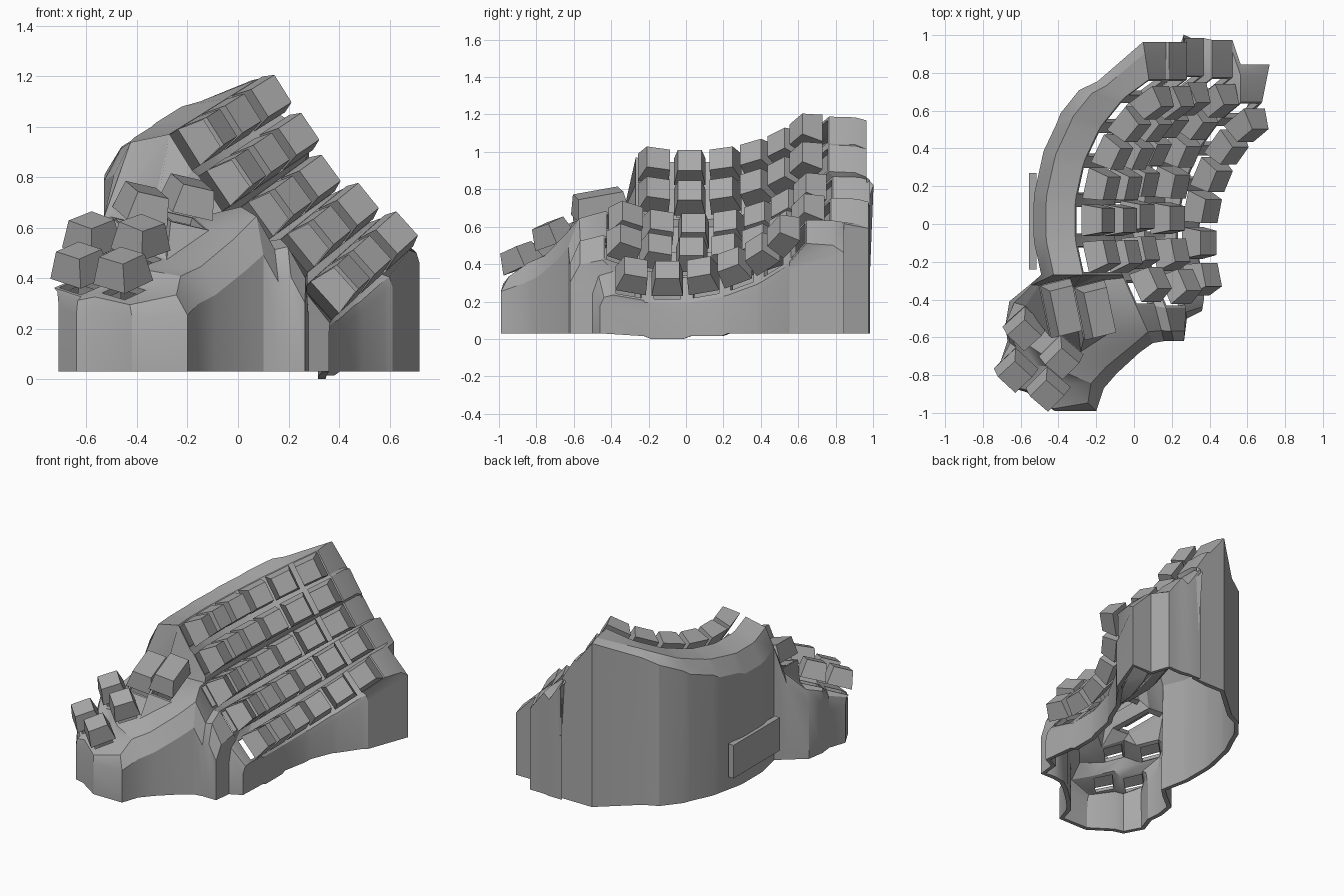
import bpy
import bmesh
from math import sin, cos, radians
from mathutils import Matrix, Vector

cube = bpy.data.objects.get("Cube")
if cube:
    bpy.data.objects.remove(cube, do_unlink=True)

grey = bpy.data.materials.new("plain grey")
grey.use_nodes = True
COLOUR = (0.4, 0.4, 0.4, 1)
grey.diffuse_color = COLOUR
grey.node_tree.nodes["Principled BSDF"].inputs["Base Color"].default_value = COLOUR

BL, BR, TR, TL = range(4)
SIGNS = [(-1, -1), (1, -1), (1, 1), (-1, 1)]
CAP_HEIGHT, PLATE_DEPTH = 0.115, 0.155
RADIUS, STEP = 0.67, radians(14.5)
Y = Vector((0, 1, 0))


def make_object(name, bm):
    mesh = bpy.data.meshes.new(name)
    bm.to_mesh(mesh)
    bm.free()
    mesh.materials.append(grey)
    obj = bpy.data.objects.new(name, mesh)
    bpy.context.collection.objects.link(obj)
    return obj


def key_frame(top, normal, hint):
    """Matrix at the middle of a cap's top, z along its normal."""
    n = Vector(normal).normalized()
    y = (hint - n * hint.dot(n)).normalized()
    x = y.cross(n)
    m = Matrix((x, y, n)).transposed().to_4x4()
    m.translation = Vector(top)
    return m


# Finger keys: each column is an arc in its own tilted plane
columns = [(-0.135, 0.02, 0.955, 32), (-0.02, 0.02, 0.795, 34),
           (0.07, 0.04, 0.62, 36), (0.23, 0.03, 0.495, 39),
           (0.395, -0.10, 0.37, 42)]
keys = {}    # key -> (matrix, plate half width, plate half length)
for c, (x, y, z, tilt) in enumerate(columns):
    n0 = Vector((cos(radians(tilt)), 0, sin(radians(tilt))))
    for k in range(-2 if c in (2, 3) else -1, 5):
        t = k * STEP
        top = Vector((x, y, z)) + n0 * RADIUS * (1 - cos(t)) + Y * RADIUS * sin(t)
        keys[c, k] = (key_frame(top, n0 * cos(t) - Y * sin(t),
                                Y * cos(t) + n0 * sin(t)), 0.085, 0.085)

# Thumb keys: two long ones and a block of four
thumbs = {"inner_long": ((-0.18, -0.47, 0.78), (0.25, -0.12, 0.96), 14),
          "outer_long": ((-0.36, -0.46, 0.75), (0.25, -0.12, 0.96), 14),
          "upper_left": ((-0.58, -0.59, 0.63), (-0.02, -0.38, 0.92), 42),
          "upper_right": ((-0.38, -0.74, 0.62), (0.05, -0.38, 0.92), 45),
          "lower_left": ((-0.63, -0.81, 0.51), (-0.05, -0.38, 0.92), 43),
          "lower_right": ((-0.46, -0.91, 0.49), (-0.05, -0.38, 0.92), 45)}
for name, (top, n, yaw) in thumbs.items():
    hint = Vector((-sin(radians(yaw)), cos(radians(yaw)), 0))
    long = name.endswith("long")
    keys[name] = (key_frame(top, n, hint), 0.08 if long else 0.075,
                  0.14 if long else 0.075)


# Keycaps: tapered blocks
def build_cap(name, matrix, extra):
    bm = bmesh.new()
    rings = [[bm.verts.new(matrix @ Vector((sx * w, sy * (w + extra), z)))
              for sx, sy in SIGNS]
             for w, z in ((0.084, -CAP_HEIGHT), (0.064, 0))]
    low, high = rings
    bm.faces.new(low[::-1])
    bm.faces.new(high)
    for i in range(4):
        j = (i + 1) % 4
        bm.faces.new((low[i], low[j], high[j], high[i]))
    make_object(name, bm)


for key, (m, hw, hl) in keys.items():
    if isinstance(key, str):
        build_cap("thumb_cap_" + key, m, hl - hw)
    else:
        build_cap(f"finger_cap_{key[0] + 1}_{key[1] + 3}", m, 0)

# Case: key plates joined by webs
bm = bmesh.new()
corner = {}
plates = []
for key, (m, hw, hl) in keys.items():
    corner[key] = [bm.verts.new(m @ Vector((sx * hw, sy * hl, -PLATE_DEPTH)))
                   for sx, sy in SIGNS]
    plates.append(bm.faces.new(corner[key]))


def web(*refs):
    bm.faces.new([corner[key][i] for key, i in refs])


def join_rows(a, b):
    web((a, TL), (a, TR), (b, BR), (b, BL))


def join_columns(a, b):
    web((a, BR), (b, BL), (b, TL), (a, TR))


def join_four(a, b, c, d):
    web((a, TR), (b, TL), (c, BL), (d, BR))


for c, k in [key for key in keys if isinstance(key, tuple)]:
    up, right, diagonal = (c, k + 1), (c + 1, k), (c + 1, k + 1)
    if up in keys:
        join_rows((c, k), up)
    if right in keys:
        join_columns((c, k), right)
    if up in keys and right in keys and diagonal in keys:
        join_four((c, k), right, diagonal, up)

IN, OUT = "inner_long", "outer_long"
UL, UR, LL, LR = "upper_left", "upper_right", "lower_left", "lower_right"
join_rows(LR, LL)
join_rows(UR, UL)
join_columns(LR, UR)
join_columns(LL, UL)
join_four(LR, UR, UL, LL)
join_columns(OUT, IN)

# Webs between the thumb block, long thumb keys and finger columns
first, second, third, fourth = (0, -1), (1, -1), (2, -2), (3, -2)
web((UL, TR), (UL, BR), (OUT, BL), (OUT, TL))
web((UL, BR), (UR, TR), (OUT, BL))
web((OUT, BL), (UR, TR), (UR, BR), (OUT, BR))
web((UR, BR), (IN, BL), (OUT, BR))
web((UR, BR), (IN, BR), (IN, BL))
web((OUT, TL), (OUT, TR), (first, BL))
web((OUT, TR), (IN, TL), (first, BR), (first, BL))
web((IN, TL), (IN, TR), (second, BL), (first, BR))
web((IN, TR), (third, TL), (second, BR), (second, BL))
web((IN, TR), (IN, BR), (third, BL), (third, TL))
web((second, BR), (third, TL), ((2, -1), BL))
web((fourth, BR), ((4, -1), BL), ((3, -1), BR), (fourth, TR))

# Outer walls: shoulder, rim and foot below each edge corner
FLOOR = 0.03
loop = []


def rim(key, i, x, y, drop, foot=FLOOR):
    v = corner[key][i]
    edge = Vector((x, y, max(v.co.z - drop, 0.1)))
    shoulder = v.co.lerp(edge, 0.7)
    shoulder.z = v.co.z - 0.2 * drop
    loop.append([v] + [bm.verts.new(p) for p in (shoulder, edge, (x, y, foot))])


def rim_by(key, i, dx, dy, drop, foot=FLOOR):
    co = corner[key][i].co
    rim(key, i, co.x + dx, co.y + dy, drop, foot)


for entry in [(OUT, TL, -0.55, -0.32, 0.08), (UL, TR, -0.66, -0.41, 0.12),
              (UL, TL, -0.68, -0.53, 0.12), (LL, TR, -0.67, -0.62, 0.12),
              (LL, TL, -0.71, -0.74, 0.07), (LL, BL, -0.64, -0.87, 0.07),
              (LR, TL, -0.57, -0.89, 0.07), (LR, BL, -0.42, -0.99, 0.06),
              (LR, BR, -0.2, -0.99, 0.1), (UR, BL, -0.16, -0.87, 0.14),
              (UR, BR, -0.09, -0.79, 0.14), (IN, BR, 0.03, -0.68, 0.16),
              (third, BL, 0.1, -0.63, 0.19), (third, BR, 0.16, -0.62, 0.16),
              (fourth, BL, 0.21, -0.62, 0.15), (fourth, BR, 0.265, -0.62, 0.12),
              ((4, -1), BL, 0.28, -0.5, 0.12), ((4, -1), BR, 0.36, -0.46, 0.06)]:
    rim(*entry)
# Right side, with the foot dipping near the front
dips = {-1: 0.015, 0: 0, 1: 0.015}
for k in range(-1, 5):
    foot = dips.get(k, FLOOR)
    out = 0.01 * max(k, 1)
    if k > -1:
        rim_by((4, k), BR, out, 0, 0.05, foot)
    rim_by((4, k), TR, out, 0.2 if k == 4 else 0, 0.05, foot)
# Broad rim along the back, stepping with the columns
for c in range(4, -1, -1):
    if c < 4:
        rim_by((c, 4), TR, 0, 0.2, 0.03)
    rim_by((c, 4), TL, 0 if c else -0.03, 0.2, 0.02)
# Left side, sweeping round to the back
for k in range(4, -2, -1):
    turn = max(k, 0)
    drop = 0.16 - 0.025 * turn
    if k < 4:
        rim_by((0, k), TL, -0.22, 0.02 * turn, drop)
    rim_by((0, k), BL, -0.15 if k == 4 else -0.22, 0.02 * turn, drop)

for a, b in zip(loop, loop[1:] + loop[:1]):
    for i in range(3):
        bm.faces.new((a[i], a[i + 1], b[i + 1], b[i]))

# Face everything outward, then open the switch holes
bmesh.ops.recalc_face_normals(bm, faces=bm.faces[:])
bm.normal_update()
if plates[0].normal.z < 0:
    bmesh.ops.reverse_faces(bm, faces=bm.faces[:])
bmesh.ops.inset_individual(bm, faces=plates, thickness=0.02)
bmesh.ops.delete(bm, geom=plates, context="FACES")
case = make_object("case_shell", bm)
shell = case.modifiers.new("wall", "SOLIDIFY")
shell.thickness = 0.03
shell.offset = -1

bpy.ops.object.select_all(action="DESELECT")
case.select_set(True)
bpy.context.view_layer.objects.active = case
bpy.ops.object.modifier_apply(modifier="wall")
bpy.ops.object.shade_smooth_by_angle(angle=radians(25))

# Raised pad low on the outer left wall
bm = bmesh.new()
bmesh.ops.create_cube(bm, size=1, matrix=Matrix.LocRotScale(
    Vector((-0.535, 0.015, 0.24)), None, Vector((0.04, 0.51, 0.23))))
make_object("side_pad", bm)
